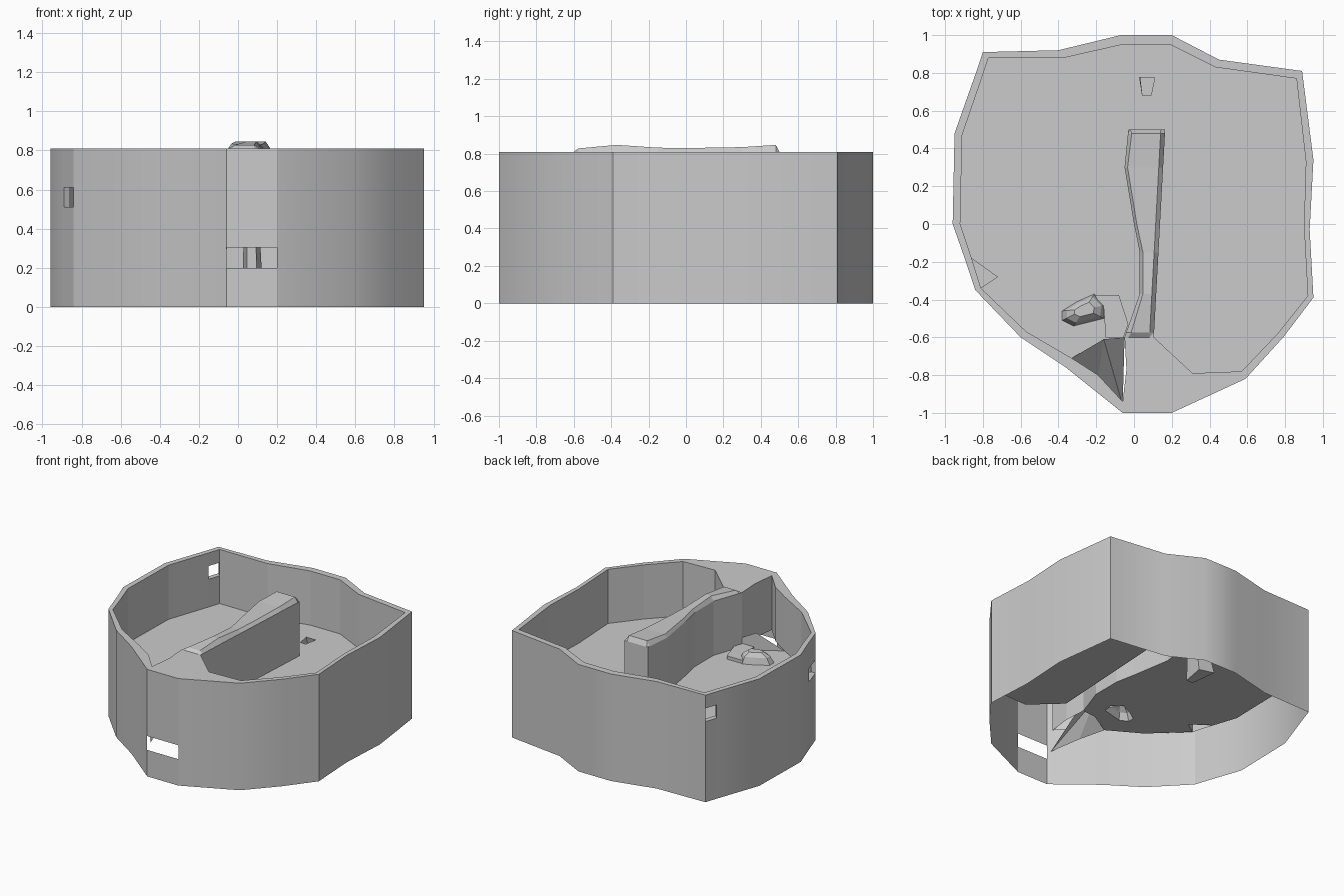
import bpy, bmesh
from mathutils import Vector

cube = bpy.data.objects.get("Cube")
if cube:
    bpy.data.objects.remove(cube, do_unlink=True)

GREY = (0.6, 0.6, 0.6, 1)
mat = bpy.data.materials.new("stone grey")
mat.use_nodes = True
mat.diffuse_color = GREY
mat.node_tree.nodes["Principled BSDF"].inputs["Base Color"].default_value = GREY

FLOOR, TOP = 0.4, 0.81


def part(name, bm, smooth=False):
    bmesh.ops.remove_doubles(bm, verts=bm.verts, dist=0.0005)
    mesh = bpy.data.meshes.new(name)
    bm.to_mesh(mesh)
    bm.free()
    mesh.materials.append(mat)
    obj = bpy.data.objects.new(name, mesh)
    bpy.context.collection.objects.link(obj)
    if smooth:
        bpy.ops.object.select_all(action='DESELECT')
        obj.select_set(True)
        bpy.context.view_layer.objects.active = obj
        bpy.ops.object.shade_smooth_by_angle(angle=0.6)


def face(bm, points):
    return bm.faces.new([bm.verts.new(p) for p in points])


def at(p, z):
    return (p[0], p[1], z)


def wall(name, loop, z0, z1, openings, inward=False, smooth=False):
    """Upright skin along a closed loop, leaving openings in chosen segments."""
    bm = bmesh.new()
    for a, b in zip(loop, loop[1:] + loop[:1]):
        bands = [(z0, z1)]
        if a in openings:
            lo, hi = openings[a]
            bands = [(z0, lo), (hi, z1)]
        for lo, hi in bands:
            quad = [at(a, lo), at(b, lo), at(b, hi), at(a, hi)]
            face(bm, quad[::-1] if inward else quad)
    part(name, bm, smooth)


def sheet(name, loops, z):
    """Flat sheet bounded by the first loop with the others as holes."""
    bm = bmesh.new()
    edges = []
    for loop in loops:
        vs = [bm.verts.new(at(p, z)) for p in loop]
        edges += [bm.edges.new((v, w)) for v, w in zip(vs, vs[1:] + vs[:1])]
    bmesh.ops.triangle_fill(bm, edges=edges, use_beauty=True)
    for f in bm.faces:
        f.normal_update()
        if f.normal.z < 0:
            f.normal_flip()
    part(name, bm)


def loft(name, rings, cap_first=False, cap_last=False):
    bm = bmesh.new()
    for r, s in zip(rings, rings[1:]):
        for i in range(len(r)):
            j = (i + 1) % len(r)
            face(bm, [r[i], r[j], s[j], s[i]])
    if cap_first:
        face(bm, rings[0][::-1])
    if cap_last:
        face(bm, rings[-1])
    part(name, bm)


# Plan outlines, both counter-clockwise
side_out = [(-.89, -.2), (-.84, -.35)]
side_in = [(-.86, -.18), (-.81, -.34)]
back_out = [(-.8, .91), (-.83, .82)]
back_in = [(-.77, .88), (-.8, .79)]
outer = [(-.06, -1), (.2, -1), (.59, -.82), (.79, -.6), (.95, -.39), (.93, -.03),
         (.95, .34), (.89, .81), (.45, .87), (.2, 1), (-.07, 1), (-.4, .92),
         *back_out, (-.95, .48), (-.96, 0), *side_out, (-.6, -.6), (-.36, -.76)]
room = [(.105, -.6), (.31, -.79), (.57, -.78), (.76, -.58), (.92, -.38), (.9, -.01),
        (.91, .33), (.86, .77), (.43, .83), (.19, .95), (-.06, .95), (-.37, .88),
        *back_in, (-.91, .47), (-.92, 0), *side_in, (-.57, -.57), (-.33, -.71)]
recess = [(-.19, -.8), (-.06, -.94), (-.04, -.77)]
divider = [(-.05, -.6), (.03, -.37), (.03, -.15), (0, 0), (-.05, .3), (-.03, .5), (.165, .5)]
inner = room + recess + divider

# Walls, rim and window reveals
side_z, back_z, front_z = (.51, .61), (.61, .71), (.2, .305)
wall("outer_wall", outer, 0, TOP,
     {outer[0]: front_z, side_out[0]: side_z, back_out[0]: back_z}, smooth=True)
wall("inner_wall", inner, FLOOR, TOP, {side_in[0]: side_z, back_in[0]: back_z}, inward=True)
sheet("top_rim", [outer, inner], TOP)
for name, o, i, (lo, hi) in (("side_window_reveal", side_out, side_in, side_z),
                             ("back_window_reveal", back_out, back_in, back_z)):
    ring = lambda p: [at(p[0], lo), at(p[0], hi), at(p[1], hi), at(p[1], lo)]
    loft(name, [ring(o), ring(i)])

# Floor sheet, open under the ledge, rock and shaft
ledge_tip = (-.72, -.28)
lip = [(-.16, -.61)]
rock = [(-.38, -.46), (-.38, -.51), (-.32, -.54), (-.16, -.5), (-.15, -.43),
        (-.21, -.37), (-.3, -.41)]
shaft = [(.045, .68), (.09, .68), (.11, .775), (.03, .775)]
k = room.index(side_in[1])
floor_edge = room[:k] + [ledge_tip] + room[k:] + lip + divider
sheet("floor", [floor_edge, rock, shaft], FLOOR)

# Triangular ledge at the side window
tri = [side_in[0], side_in[1], ledge_tip]
loft("window_ledge", [[at(p, z) for p in tri] for z in (FLOOR, side_z[0])], cap_last=True)

# Faceted hollow rock
centre = Vector((-.26, -.45))
rings = []
for scale, z in ((1, FLOOR), (.8, .45), (.45, .48)):
    rings.append([at(centre + (Vector(p) - centre) * scale, z) for p in rock])
loft("floor_rock", rings, cap_last=True)

# Closed shaft under the floor, spreading backwards as it drops
shaft_foot = [(.045, .68), (.1, .68), (.13, .85), (.02, .88)]
loft("floor_shaft", [[at(p, .02) for p in shaft_foot], [at(p, FLOOR) for p in shaft]],
     cap_first=True)

# Ridge capping the dividing wall: y, left rim, left crest, crest height
rows = [(-.6, -.05, -.03, TOP), (-.575, -.042, -.015, .828), (-.37, .03, .047, .847),
        (-.15, .03, .047, .832), (0, 0, .015, .83), (.3, -.05, -.034, .835),
        (.48, -.032, -.012, .847), (.5, -.03, -.02, TOP)]
sections = []
for y, rim, crest, z in rows:
    right = .165 - .06 * (.5 - y) / 1.1
    sections.append([(rim, y, TOP), (crest, y, z), (right - .023, y, z), (right, y, TOP)])
bm = bmesh.new()
for a, b in zip(sections, sections[1:]):
    for i in range(3):
        face(bm, [a[i], a[i + 1], b[i + 1], b[i]])
part("divider_ridge", bm)

# Raised lip and steep ramp down to the front opening
a, b, c = (-.33, -.71, FLOOR), (-.16, -.61, .53), (-.05, -.6, .47)
d, e = (-.06, -.96, .24), (-.19, -.81, .32)
bm = bmesh.new()
for tri in ((a, e, b), (b, e, d), (b, d, c)):
    face(bm, tri)
face(bm, [a, b, at(b, FLOOR)])
face(bm, [at(b, FLOOR), b, c, at(c, FLOOR)])
part("entrance_ramp", bm)

# Low landing beside the divider
landing = [(-.21, -.375), (-.16, -.45), (-.15, -.6), (-.055, -.6), (-.03, -.53), (-.08, -.375)]
loft("landing", [[at(p, z) for p in landing] for z in (FLOOR, FLOOR + .025)], cap_last=True)
